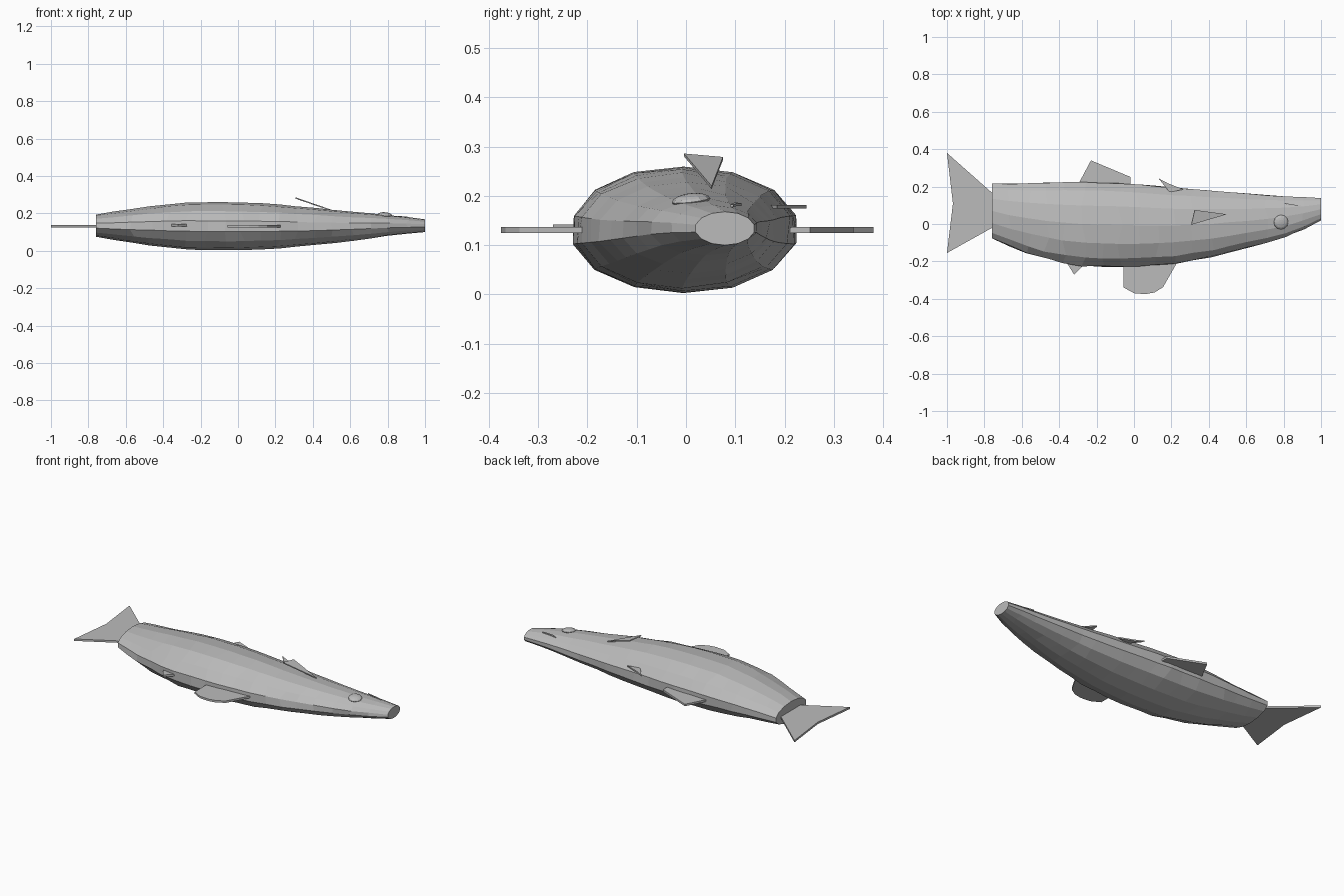
import bpy, bmesh, math, random
from mathutils import Vector

if "Cube" in bpy.data.objects:
    bpy.data.objects.remove(bpy.data.objects["Cube"])

random.seed(4)
gray = bpy.data.materials.new("plain_gray")
gray.diffuse_color = (0.5, 0.5, 0.5, 1)
gray.use_nodes = True
gray.node_tree.nodes["Principled BSDF"].inputs["Base Color"].default_value = gray.diffuse_color


def finish(name, bm):
    bmesh.ops.recalc_face_normals(bm, faces=bm.faces)
    mesh = bpy.data.meshes.new(name)
    bm.to_mesh(mesh)
    bm.free()
    mesh.materials.append(gray)
    ob = bpy.data.objects.new(name, mesh)
    bpy.context.collection.objects.link(ob)
    return ob


def plate(name, pts, offset):
    """Thin solid made by extruding an outline along an offset."""
    bm = bmesh.new()
    face = bm.faces.new([bm.verts.new(p) for p in pts])
    out = bmesh.ops.extrude_face_region(bm, geom=[face], use_keep_orig=True)
    moved = [v for v in out["geom"] if isinstance(v, bmesh.types.BMVert)]
    bmesh.ops.translate(bm, verts=moved, vec=Vector(offset))
    return finish(name, bm)


def flat_fin(name, outline, z=0.125, thick=0.012):
    return plate(name, [(x, y, z) for x, y in outline], (0, 0, thick))


# Body: x, belly y, back y, low z, high z
sections = [
    (-0.76, -0.08, 0.22, 0.075, 0.193), (-0.62, -0.145, 0.222, 0.05, 0.216),
    (-0.45, -0.20, 0.228, 0.025, 0.241), (-0.28, -0.232, 0.232, 0.005, 0.26),
    (-0.10, -0.238, 0.228, 0.0, 0.262), (0.06, -0.233, 0.217, 0.004, 0.258),
    (0.22, -0.218, 0.202, 0.012, 0.249), (0.40, -0.186, 0.186, 0.028, 0.231),
    (0.60, -0.136, 0.168, 0.052, 0.211), (0.80, -0.076, 0.152, 0.078, 0.192),
    (0.92, -0.025, 0.145, 0.092, 0.179), (1.0, 0.018, 0.14, 0.1, 0.168),
]


def section_at(x):
    for a, b in zip(sections, sections[1:]):
        if x <= b[0] + 1e-6:
            t = (x - a[0]) / (b[0] - a[0])
            return [p + (q - p) * t for p, q in zip(a, b)]


SIDES, RINGS = 14, 19
bm = bmesh.new()
rings = []
for i in range(RINGS):
    end = i in (0, RINGS - 1)
    x, y0, y1, z0, z1 = section_at(-0.76 + 1.76 * i / (RINGS - 1))
    ring = []
    for k in range(SIDES):
        a = 2 * math.pi * k / SIDES
        dx = 0 if end else random.uniform(-0.015, 0.015)
        r = 1 if end else 1 - random.uniform(0, 0.022)
        ring.append(bm.verts.new((x + dx,
                                  (y0 + y1) / 2 + math.sin(a) * (y1 - y0) / 2 * r,
                                  (z0 + z1) / 2 + math.cos(a) * (z1 - z0) / 2 * r)))
    rings.append(ring)
for a, b in zip(rings, rings[1:]):
    for k in range(SIDES):
        n = (k + 1) % SIDES
        bm.faces.new((a[k], a[n], b[n], b[k]))
bm.faces.new(rings[0])
bm.faces.new(rings[-1])
finish("body", bm)

# Fins in the middle plane
flat_fin("tail_fin", [(-0.74, 0.15), (-1.0, 0.38), (-0.968, 0.11),
                      (-1.0, -0.155), (-0.74, -0.01)])
flat_fin("dorsal_fin", [(-0.31, 0.19), (-0.23, 0.34), (-0.02, 0.252), (-0.02, 0.19)])
flat_fin("belly_fin", [(-0.055, -0.2), (-0.055, -0.34), (0.0, -0.37), (0.06, -0.375),
                       (0.11, -0.366), (0.155, -0.338), (0.24, -0.19)])
flat_fin("small_belly_fin", [(-0.37, -0.19), (-0.32, -0.27), (-0.25, -0.2)], 0.13)

# Small raised fins
flat_fin("small_back_fin", [(0.13, 0.245), (0.18, 0.218), (0.265, 0.185), (0.19, 0.17)],
         0.174, 0.008)
plate("side_fin", [(0.307, -0.004, 0.286), (0.325, 0.075, 0.279), (0.497, 0.052, 0.22)],
      (-0.002, 0, -0.006))

# Mouth crease
plate("mouth", [(0.8, 0.113, 0.18), (0.83, 0.099, 0.182), (0.905, 0.09, 0.178),
                (0.905, 0.096, 0.177), (0.85, 0.104, 0.18)], (0, 0, 0.005))

# Eye dome
bpy.ops.mesh.primitive_uv_sphere_add(segments=12, ring_count=8, radius=1,
                                     location=(0.786, 0.01, 0.191),
                                     rotation=(0.12, 0.1, 0))
eye = bpy.context.object
eye.name = "eye"
eye.scale = (0.039, 0.039, 0.014)
eye.data.materials.append(gray)
